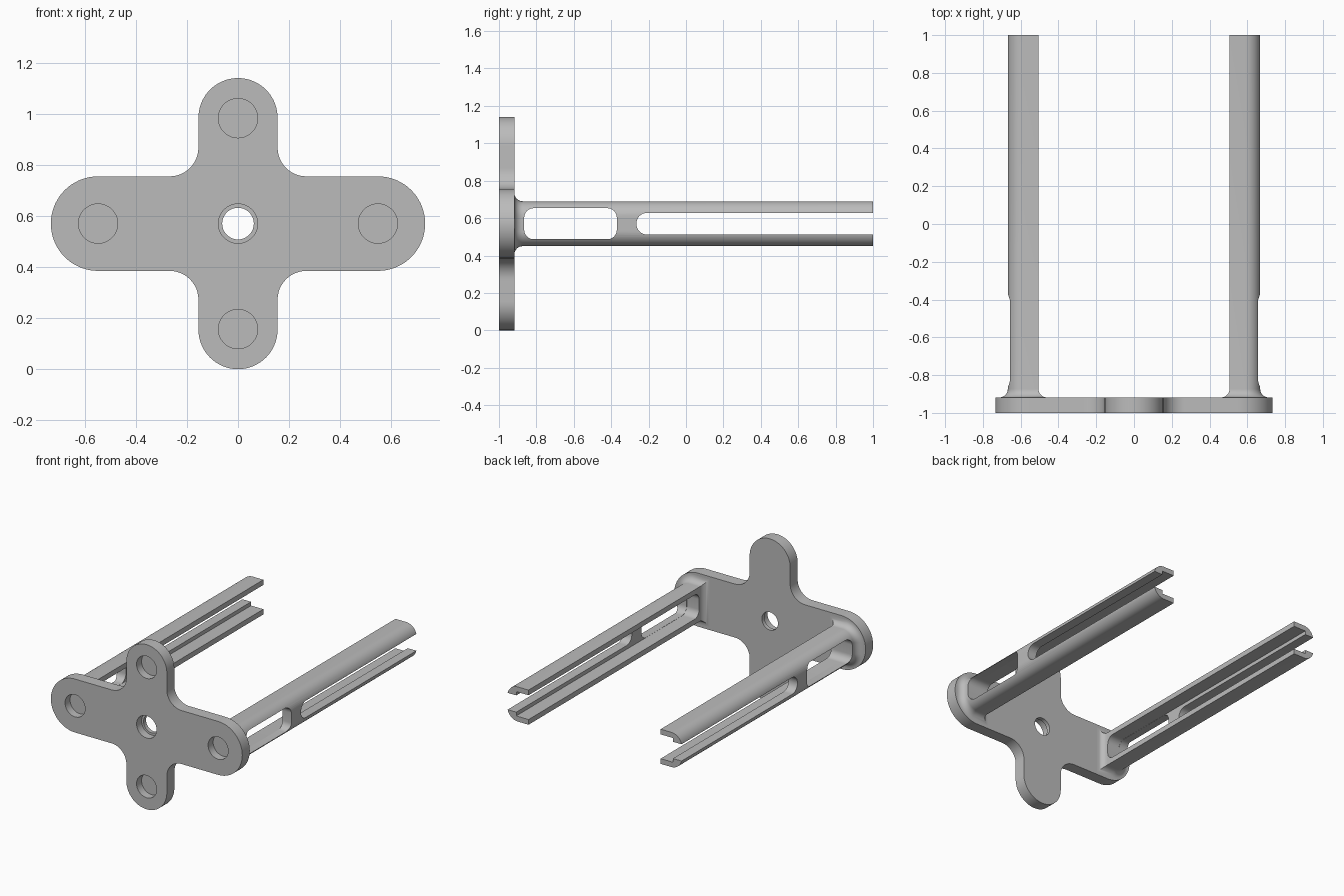
import bpy, bmesh
from math import sin, cos, pi, radians

cube = bpy.data.objects.get("Cube")
if cube:
    bpy.data.objects.remove(cube, do_unlink=True)

MID = 0.57      # height of the plate centre
BACK = -0.918   # rear face of the plate

grey = bpy.data.materials.new("plain_grey")
grey.use_nodes = True
COLOUR = (0.5, 0.5, 0.5, 1)
grey.diffuse_color = COLOUR
grey.node_tree.nodes["Principled BSDF"].inputs["Base Color"].default_value = COLOUR


def arc(cx, cz, r, start, end, steps=12):
    angles = [radians(start + (end - start) * i / steps) for i in range(steps + 1)]
    return [(cx + r * cos(a), cz + r * sin(a)) for a in angles]


def make(name, bm):
    bmesh.ops.remove_doubles(bm, verts=bm.verts, dist=0.00005)
    bmesh.ops.recalc_face_normals(bm, faces=bm.faces)
    mesh = bpy.data.meshes.new(name)
    bm.to_mesh(mesh)
    bm.free()
    mesh.materials.append(grey)
    obj = bpy.data.objects.new(name, mesh)
    bpy.context.collection.objects.link(obj)
    return obj


def loft(name, rings):
    """Solid through matching rings of 3D points."""
    bm = bmesh.new()
    loops = [[bm.verts.new(p) for p in ring] for ring in rings]
    for a, b in zip(loops, loops[1:]):
        for i in range(len(a)):
            j = (i + 1) % len(a)
            bm.faces.new((a[i], a[j], b[j], b[i]))
    bm.faces.new(loops[0])
    bm.faces.new(loops[-1])
    return make(name, bm)


def prism_y(name, outline, y0, y1):
    return loft(name, [[(x, y, z) for x, z in outline] for y in (y0, y1)])


def prism_x(name, outline, x0, x1):
    return loft(name, [[(x, y, z) for y, z in outline] for x in (x0, x1)])


def rounded_box(u0, u1, v0, v1, r):
    return (arc(u1 - r, v1 - r, r, 0, 90, 8) + arc(u0 + r, v1 - r, r, 90, 180, 8)
            + arc(u0 + r, v0 + r, r, 180, 270, 8) + arc(u1 - r, v0 + r, r, 270, 360, 8))


def activate(obj):
    bpy.ops.object.select_all(action='DESELECT')
    obj.select_set(True)
    bpy.context.view_layer.objects.active = obj


def carve(obj, cutters):
    activate(obj)
    for cutter in cutters:
        cutter.hide_render = True
        mod = obj.modifiers.new("cut", 'BOOLEAN')
        mod.operation = 'DIFFERENCE'
        mod.solver = 'EXACT'
        mod.object = cutter
        bpy.ops.object.modifier_apply(modifier=mod.name)
        bpy.data.objects.remove(cutter, do_unlink=True)
    bpy.ops.object.shade_smooth_by_angle(angle=radians(30))


# Cross plate: one quarter of the outline, mirrored round
quarter = (arc(0.548, 0, 0.185, 0, 90, 18) + arc(0.268, 0.298, 0.113, 270, 180)
           + arc(0, 0.415, 0.155, 0, 90, 18))
half = quarter + [(-x, z) for x, z in reversed(quarter[:-1])]
outline = half + [(x, -z) for x, z in reversed(half[1:-1])]
plate = prism_y("cross_plate", [(x, z + MID) for x, z in outline], -1, BACK)

# Front recesses and stepped centre hole
cuts = [prism_y("recess_cutter", arc(x, z + MID, 0.077, 0, 350, 35), -1.1, -0.945)
        for x, z in ((0.548, 0), (-0.548, 0), (0, 0.413), (0, -0.413), (0, 0))]
cuts.append(prism_y("hole_cutter", arc(0, MID, 0.062, 0, 350, 35), -1.1, -0.8))
carve(plate, cuts)


# Slotted arms with a flared foot
def arm_section(side, y, grow):
    inner, outer, tall, r = 0.506 - grow, 0.668 + grow, 0.12 + grow, 0.08 + grow
    pts = ([(inner, -tall)] + arc(outer - r, r - tall, r, -90, 0)
           + arc(outer - r, tall - r, r, 0, 90) + [(inner, tall)])
    return [(side * x, y, z + MID) for x, z in pts]


FLARE = 0.045
for name, side in (("left_arm", 1), ("right_arm", -1)):
    rings = [arm_section(side, BACK - 0.01, FLARE)]
    for i in range(9):
        a = i / 8 * pi / 2
        rings.append(arm_section(side, BACK + FLARE * (1 - cos(a)), FLARE * (1 - sin(a))))
    rings.append(arm_section(side, 1, 0))
    arm = loft(name, rings)
    window = rounded_box(-0.865, -0.37, MID - 0.083, MID + 0.083, 0.05)
    slot = rounded_box(-0.265, 1.2, MID - 0.058, MID + 0.058, 0.056)
    channel = rounded_box(-0.866, 1.3, MID - 0.084, MID + 0.084, 0.05)
    carve(arm, [prism_x("channel_cutter", channel, side * 0.4, side * 0.6),
                prism_x("window_cutter", window, side * 0.42, side * 0.8),
                prism_x("slot_cutter", slot, side * 0.41, side * 0.81)])
